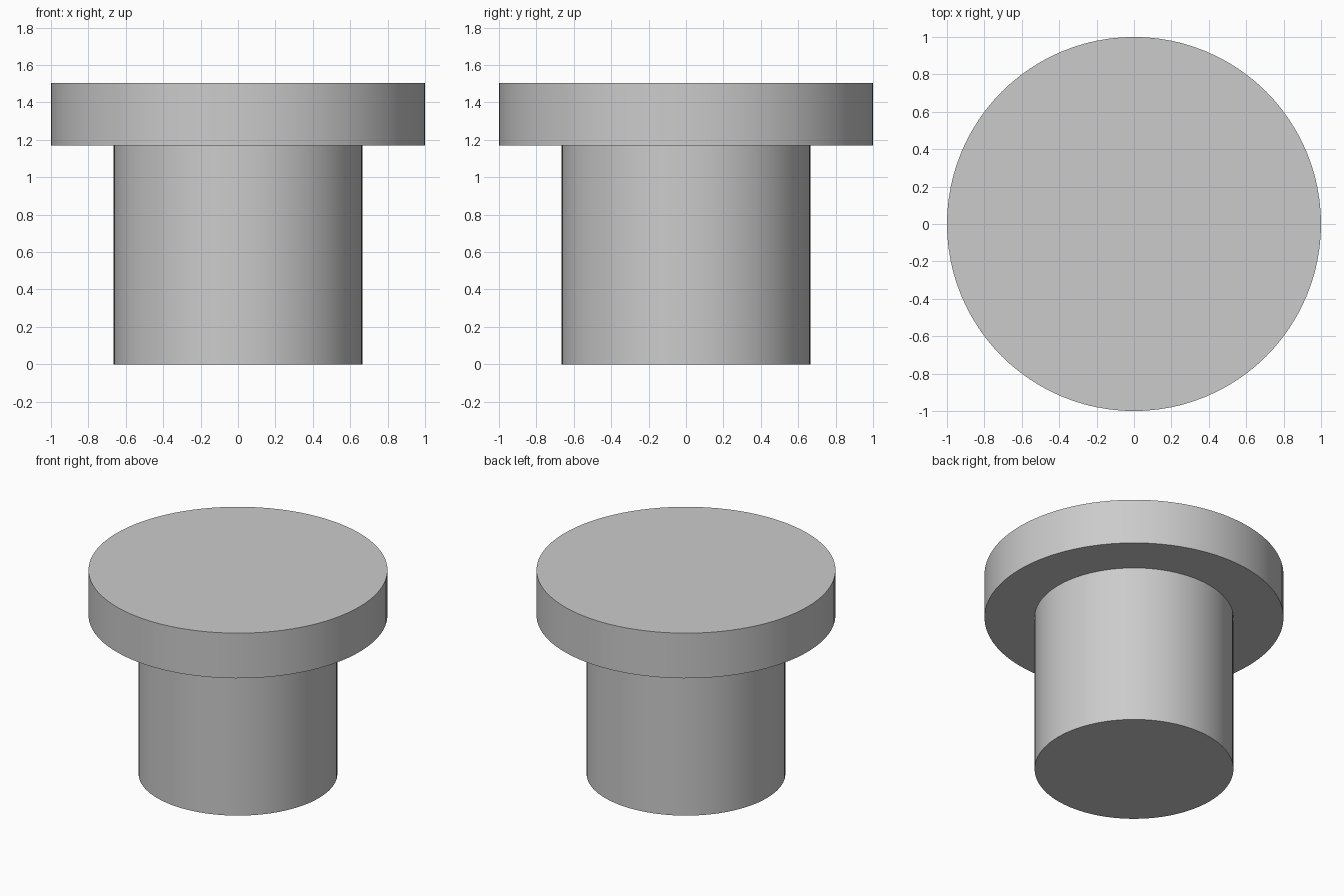
import bpy
import bmesh
import math

cube = bpy.data.objects.get("Cube")
if cube:
    bpy.data.objects.remove(cube, do_unlink=True)

SEGMENTS = 96

# Plain grey material
grey = bpy.data.materials.new("light grey")
grey.use_nodes = True
colour = (0.6, 0.6, 0.6, 1)
grey.diffuse_color = colour
grey.node_tree.nodes["Principled BSDF"].inputs["Base Color"].default_value = colour

# Half profile of the plug (radius, height): shank, shoulder, head
profile = [(0.665, 0), (0.665, 1.17), (1, 1.17), (1, 1.503)]

bm = bmesh.new()
rings = []
for radius, height in profile:
    ring = []
    for i in range(SEGMENTS):
        a = math.tau * i / SEGMENTS
        ring.append(bm.verts.new((radius * math.cos(a), radius * math.sin(a), height)))
    rings.append(ring)

# Walls and shoulder between neighbouring rings
for low, high in zip(rings, rings[1:]):
    for i in range(SEGMENTS):
        j = (i + 1) % SEGMENTS
        bm.faces.new((low[i], low[j], high[j], high[i]))

# Flat end caps
bm.faces.new(rings[0][::-1])
bm.faces.new(rings[-1])
bmesh.ops.recalc_face_normals(bm, faces=bm.faces)

mesh = bpy.data.meshes.new("flanged_plug")
bm.to_mesh(mesh)
bm.free()
mesh.materials.append(grey)
plug = bpy.data.objects.new("flanged_plug", mesh)
bpy.context.collection.objects.link(plug)

# Smooth round walls, crisp rims
bpy.context.view_layer.objects.active = plug
plug.select_set(True)
bpy.ops.object.shade_smooth_by_angle(angle=math.radians(30))
